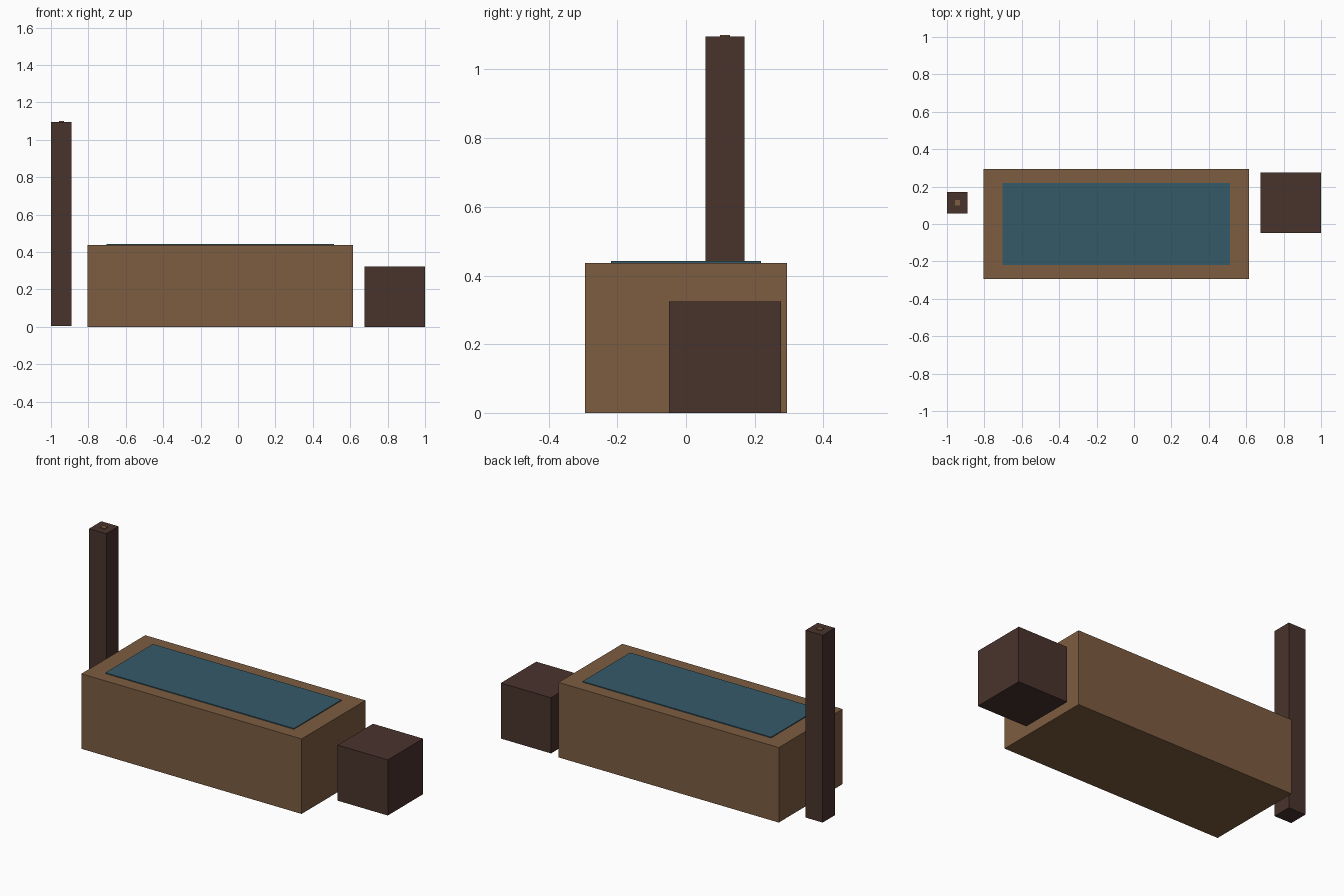
import bpy
import bmesh

if "Cube" in bpy.data.objects:
    bpy.data.objects.remove(bpy.data.objects["Cube"])


def material(name, rgb):
    # convert 0-255 sRGB to linear
    lin = [((c / 255 + 0.055) / 1.055) ** 2.4 for c in rgb]
    m = bpy.data.materials.new(name)
    m.diffuse_color = (*lin, 1.0)
    m.use_nodes = True
    m.node_tree.nodes["Principled BSDF"].inputs["Base Color"].default_value = m.diffuse_color
    return m


def box(name, mat, x, y, z):
    # axis-aligned box from (min, max) ranges
    bm = bmesh.new()
    bmesh.ops.create_cube(bm, size=1.0)
    for v in bm.verts:
        v.co = [r[0] + (c + 0.5) * (r[1] - r[0]) for c, r in zip(v.co, (x, y, z))]
    me = bpy.data.meshes.new(name)
    bm.to_mesh(me)
    bm.free()
    me.materials.append(mat)
    ob = bpy.data.objects.new(name, me)
    bpy.context.collection.objects.link(ob)
    return ob


wood = material("brown wood", (125, 93, 65))
dark = material("dark wood", (73, 51, 44))
blue = material("muted blue", (53, 90, 105))

# long body with a thin blue panel on top
box("long_body", wood, (-0.804, 0.616), (-0.294, 0.294), (0.0, 0.437))
box("top_panel", blue, (-0.702, 0.514), (-0.219, 0.219), (0.434, 0.442))

# side block
box("side_block", dark, (0.677, 1.0), (-0.049, 0.276), (0.0, 0.324))

# tall post with a small plate on its end
box("tall_post", dark, (-1.0, -0.889), (0.057, 0.170), (0.005, 1.096))
box("post_plate", wood, (-0.958, -0.929), (0.099, 0.128), (1.093, 1.100))
